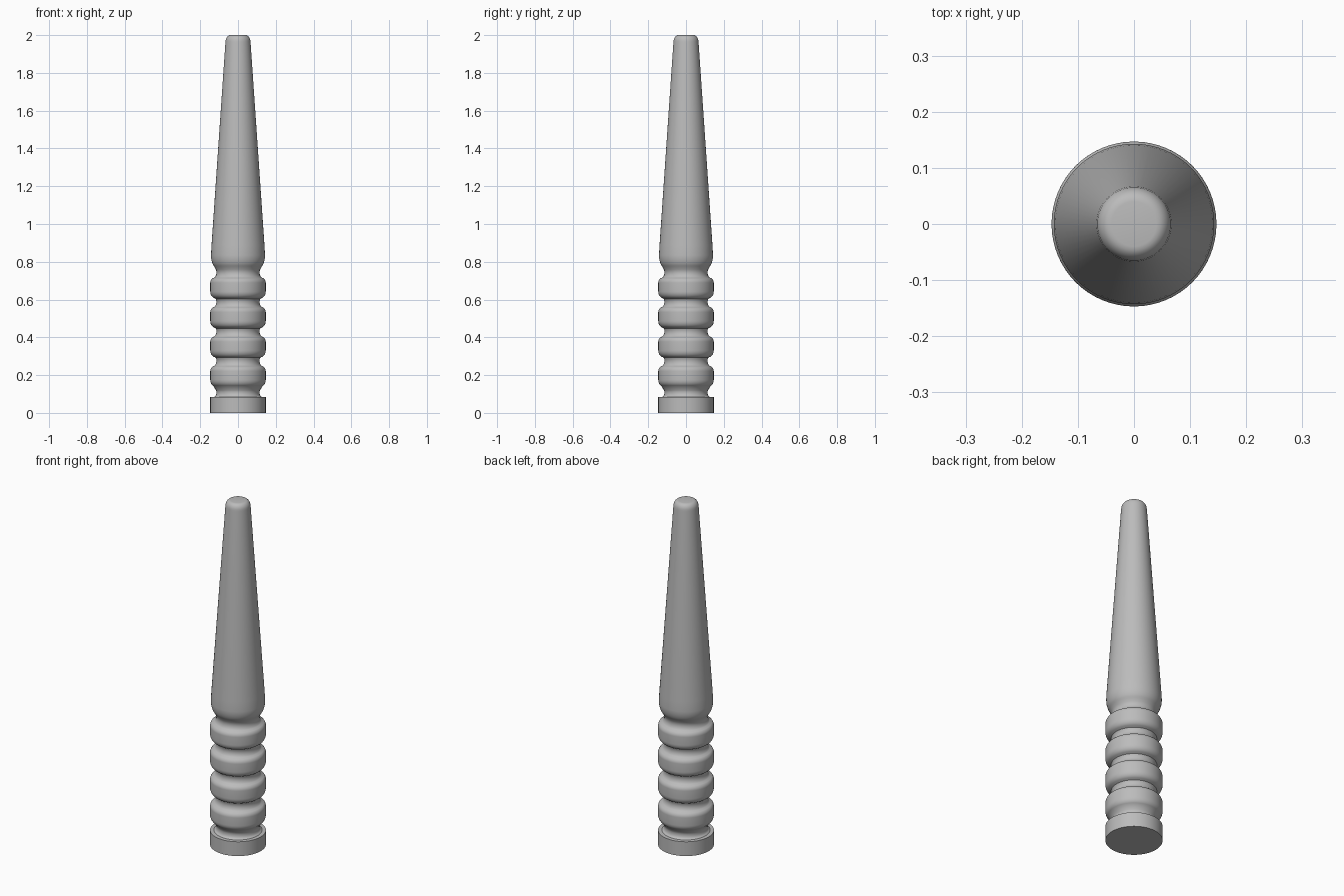
import bpy, bmesh, math

cube = bpy.data.objects.get("Cube")
if cube:
    bpy.data.objects.remove(cube, do_unlink=True)

SIDES = 64

grey = bpy.data.materials.new("plain grey")
grey.use_nodes = True
color = (0.5, 0.5, 0.5, 1)
grey.diffuse_color = color
grey.node_tree.nodes["Principled BSDF"].inputs["Base Color"].default_value = color


def arc(r, z, rad_r, rad_z, start, end, steps=6):
    """Elliptical arc in the profile plane, angles in degrees."""
    angles = [math.radians(start + (end - start) * i / steps) for i in range(steps + 1)]
    return [(r + rad_r * math.cos(a), z + rad_z * math.sin(a)) for a in angles]


def lathe(name, profile):
    """Revolve a (radius, height) profile around z and cap both ends."""
    bm = bmesh.new()
    loops = []
    for r, z in profile:
        loops.append([bm.verts.new((r * math.cos(a), r * math.sin(a), z))
                      for a in (math.tau * i / SIDES for i in range(SIDES))])
    for low, high in zip(loops, loops[1:]):
        for i in range(SIDES):
            j = (i + 1) % SIDES
            bm.faces.new((low[i], low[j], high[j], high[i]))
    bm.faces.new(loops[0][::-1])
    bm.faces.new(loops[-1])
    mesh = bpy.data.meshes.new(name)
    bm.to_mesh(mesh)
    bm.free()
    mesh.materials.append(grey)
    obj = bpy.data.objects.new(name, mesh)
    bpy.context.collection.objects.link(obj)
    bpy.ops.object.select_all(action="DESELECT")
    obj.select_set(True)
    bpy.context.view_layer.objects.active = obj
    bpy.ops.object.shade_smooth_by_angle(angle=math.radians(35))


# Flat base collar, then a hollow above it
profile = [(0.147, 0), (0.147, 0.083), (0.127, 0.084)]
profile += arc(0.127, 0.108, 0.013, 0.022, 260, 150)

# Four rounded grip rings separated by hollows
for k in range(4):
    c = 0.197 + 0.156 * k
    profile += arc(0.119, c - 0.022, 0.028, 0.036, -65, 0)
    profile += arc(0.117, c + 0.024, 0.03, 0.03, 0, 50)
    profile += arc(0.143, c + 0.078, 0.029, 0.034, 230, 150)

# Shoulder and long tapering shaft
profile += arc(0.108, 0.835, 0.035, 0.07, -60, 0)
profile += [(0.14, 0.89), (0.067, 1.955)]

# Rounded tip
profile += arc(0.04, 1.965, 0.026, 0.035, 0, 90)

lathe("turned_handle", profile)
